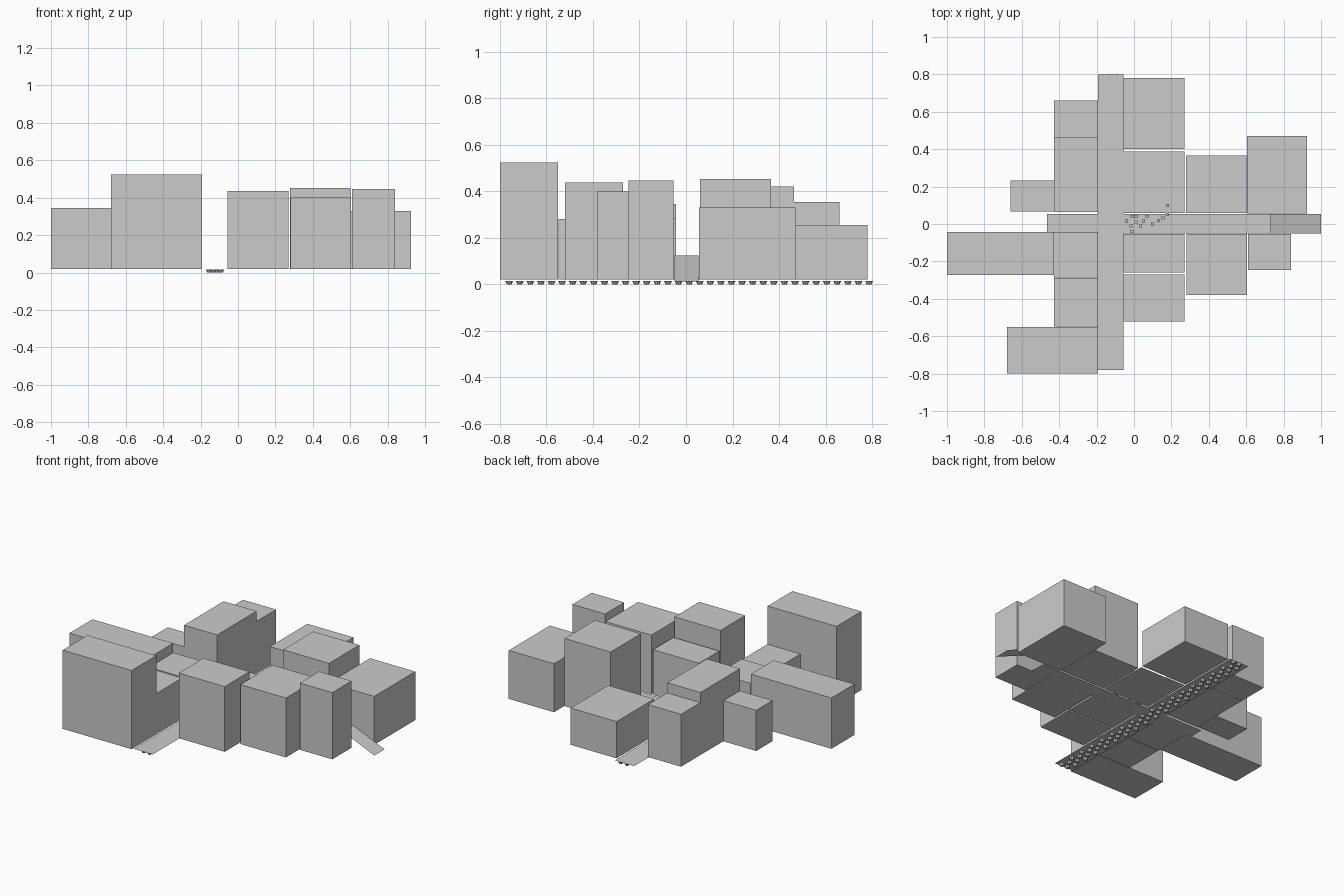
import bpy, bmesh, math
from mathutils import Matrix

if "Cube" in bpy.data.objects:
    bpy.data.objects.remove(bpy.data.objects["Cube"])

BASE = 0.02


def finish(name, bm):
    mesh = bpy.data.meshes.new(name)
    bm.to_mesh(mesh)
    bm.free()
    ob = bpy.data.objects.new(name, mesh)
    bpy.context.collection.objects.link(ob)
    return ob


def block(name, x0, x1, y0, y1, z1, z0=BASE):
    bm = bmesh.new()
    m = Matrix.Translation(((x0 + x1) / 2, (y0 + y1) / 2, (z0 + z1) / 2))
    m = m @ Matrix.Diagonal((x1 - x0, y1 - y0, z1 - z0, 1))
    bmesh.ops.create_cube(bm, size=1, matrix=m)
    return finish(name, bm)


def sheet(name, x0, x1, y0, y1, za, zb=None):
    # flat strip; za is the height at x0, zb the height at x1
    zb = za if zb is None else zb
    bm = bmesh.new()
    pts = [(x0, y0, za), (x1, y0, zb), (x1, y1, zb), (x0, y1, za)]
    bm.faces.new([bm.verts.new(p) for p in pts])
    return finish(name, bm)


# City blocks: x range, y range, roof height
blocks = {
    "north_west_back_block": (-0.427, -0.193, 0.465, 0.66, 0.355),
    "north_west_tall_block": (-0.427, -0.193, 0.065, 0.464, 0.42),
    "north_west_side_block": (-0.66, -0.429, 0.068, 0.233, 0.28),
    "north_back_block": (-0.055, 0.27, 0.40, 0.78, 0.255),
    "north_middle_block": (0.277, 0.602, 0.06, 0.366, 0.453),
    "north_east_block": (0.605, 0.925, 0.055, 0.47, 0.33),
    "west_long_block": (-1.0, -0.429, -0.273, -0.042, 0.345),
    "west_low_block": (-0.427, -0.193, -0.287, -0.042, 0.285),
    "south_west_low_block": (-0.427, -0.193, -0.547, -0.29, 0.28),
    "south_west_tall_block": (-0.68, -0.193, -0.80, -0.55, 0.523),
    "south_inner_block": (-0.055, 0.27, -0.258, -0.053, 0.31),
    "south_front_block": (-0.055, 0.27, -0.52, -0.27, 0.437),
    "south_middle_block": (0.282, 0.605, -0.38, -0.053, 0.40),
    "south_east_block": (0.61, 0.84, -0.247, -0.053, 0.447),
}
for name, dims in blocks.items():
    block(name, *dims)

# Streets, plaza and sloping street end
sheet("main_street", -0.193, -0.057, -0.78, 0.80, 0.015)
sheet("cross_street", -0.465, 0.73, -0.05, 0.053, 0.018)
sheet("street_ramp", 0.73, 1.0, -0.05, 0.053, 0.125, 0.012)
sheet("plaza", -0.055, 0.27, 0.06, 0.387, 0.02)

# Small stones scattered on the cross street
spots = [(-.04, .015), (-.01, .04), (-.015, -.01), (.012, .04), (.01, .01),
         (-.01, -.04), (.035, -.01), (.05, .015), (.07, .04), (.10, .0),
         (.13, .02), (.155, .033), (.18, .05), (.18, .10)]
for i, (x, y) in enumerate(spots):
    block(f"street_stone_{i}", x - .008, x + .008, y - .008, y + .008, 0.032)

# Shallow round studs in staggered rows under the main street
bm = bmesh.new()
for i in range(35):
    y = -0.76 + i * 0.0455
    for x in ((-0.155, -0.112) if i % 2 else (-0.134, -0.091)):
        m = Matrix.Translation((x, y, 0.0075))
        bmesh.ops.create_cone(bm, cap_ends=True, segments=8, radius1=0.010,
                              radius2=0.017, depth=0.015, matrix=m)
finish("street_studs", bm)
